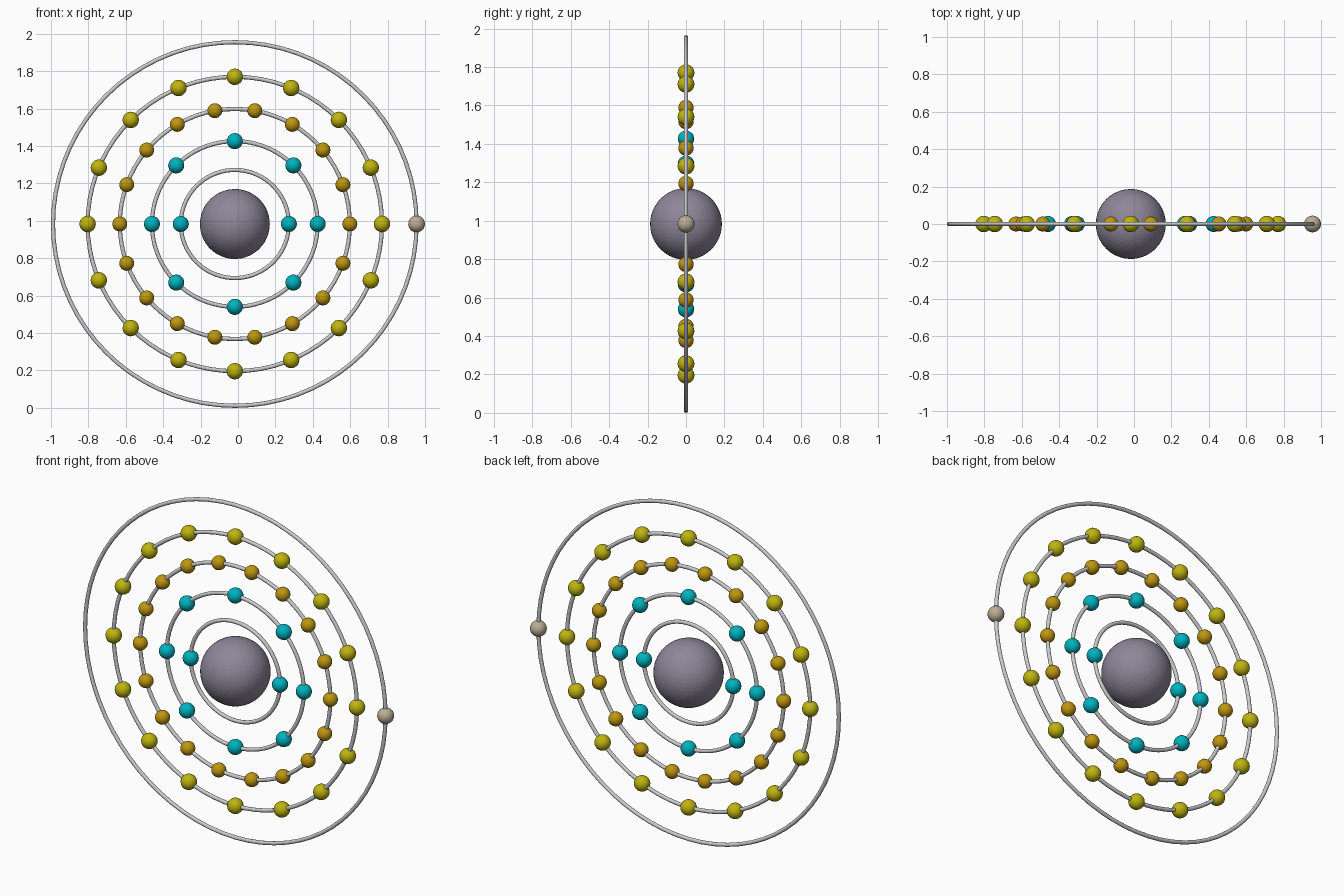
import bpy
from math import cos, sin, tau, radians

if "Cube" in bpy.data.objects:
    bpy.data.objects.remove(bpy.data.objects["Cube"])

CX, CZ = -0.017, 0.983      # centre of the atom
TUBE = 0.011                # orbit wire radius


def material(name, rgb):
    m = bpy.data.materials.new(name)
    m.diffuse_color = (*rgb, 1)
    m.use_nodes = True
    m.node_tree.nodes["Principled BSDF"].inputs["Base Color"].default_value = m.diffuse_color
    return m


def ball(name, x, z, radius, detail, mat, smooth=True):
    bpy.ops.mesh.primitive_ico_sphere_add(subdivisions=detail, radius=radius, location=(x, 0, z))
    ob = bpy.context.object
    ob.name = name
    ob.data.materials.append(mat)
    if smooth:
        bpy.ops.object.shade_smooth()
    return ob


def orbit(name, radius):
    bpy.ops.mesh.primitive_torus_add(major_radius=radius, minor_radius=TUBE,
                                     major_segments=72, minor_segments=12,
                                     location=(CX, 0, CZ), rotation=(radians(90), 0, 0))
    bpy.context.object.name = name
    bpy.ops.object.shade_smooth()


# nucleus
ball("nucleus", CX, CZ, 0.187, 4, material("nucleus_grey", (0.27, 0.24, 0.32)), smooth=False)

cyan = material("cyan", (0.0, 0.45, 0.52))
gold = material("gold", (0.52, 0.31, 0.005))
yellow = material("yellow", (0.52, 0.46, 0.005))
beige = material("beige", (0.50, 0.42, 0.30))

# shells: orbit radius, electron count, electron radius, colour
shells = [
    (0.289, 2, 0.043, cyan),
    (0.443, 8, 0.043, cyan),
    (0.615, 18, 0.040, gold),
    (0.787, 16, 0.044, yellow),
    (0.972, 1, 0.045, beige),
]
for s, (radius, count, size, mat) in enumerate(shells, 1):
    orbit(f"orbit_{s}", radius)
    for i in range(count):
        a = tau * i / count
        ball(f"electron_{s}_{i + 1}", CX + radius * cos(a), CZ + radius * sin(a), size, 3, mat)
